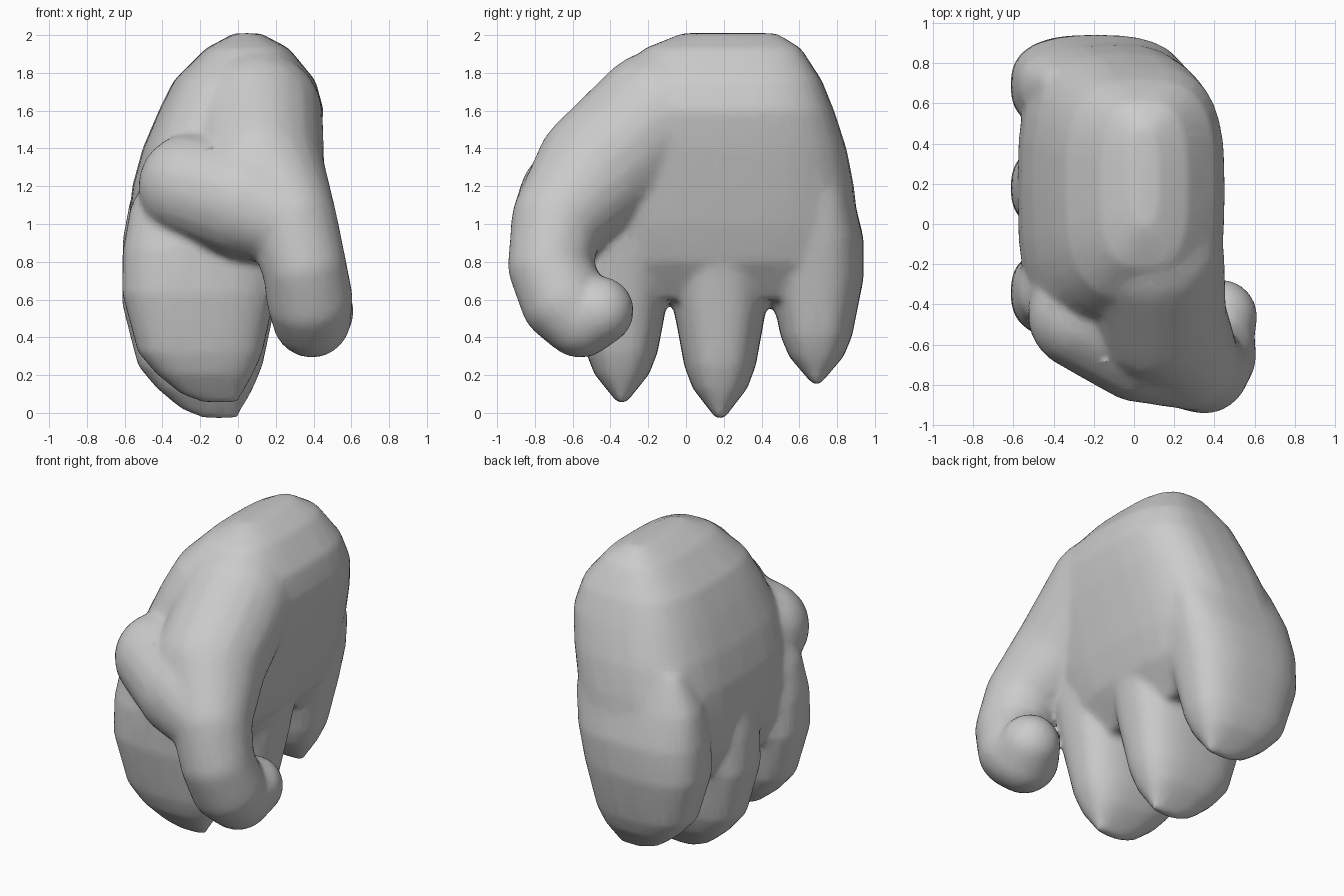
import bpy, bmesh, math

cube = bpy.data.objects.get("Cube")
if cube:
    bpy.data.objects.remove(cube, do_unlink=True)

grey = bpy.data.materials.new("glove grey")
grey.use_nodes = True
colour = (0.6, 0.6, 0.6, 1)
grey.diffuse_color = colour
grey.node_tree.nodes["Principled BSDF"].inputs["Base Color"].default_value = colour


def make_object(name, bm):
    bmesh.ops.recalc_face_normals(bm, faces=bm.faces)
    mesh = bpy.data.meshes.new(name)
    bm.to_mesh(mesh)
    bm.free()
    ob = bpy.data.objects.new(name, mesh)
    bpy.context.collection.objects.link(ob)
    return ob


def loft(name, sections, power, sides=32):
    """Skin rounded horizontal sections given as (z, x0, x1, y0, y1)."""
    bm = bmesh.new()
    rings = []
    for z, x0, x1, y0, y1 in sections:
        ring = []
        for i in range(sides):
            a = math.tau * i / sides
            c, s = math.cos(a), math.sin(a)
            c = math.copysign(abs(c) ** (2 / power), c)
            s = math.copysign(abs(s) ** (2 / power), s)
            ring.append(bm.verts.new(((x0 + x1 + (x1 - x0) * c) / 2,
                                      (y0 + y1 + (y1 - y0) * s) / 2, z)))
        rings.append(ring)
    for a, b in zip(rings, rings[1:]):
        for i in range(sides):
            j = (i + 1) % sides
            bm.faces.new((a[i], a[j], b[j], b[i]))
    bm.faces.new(rings[0])
    bm.faces.new(rings[-1])
    return make_object(name, bm)


def capsule(name, a, b):
    """Hull around two balls given as (x, y, z, radius)."""
    bm = bmesh.new()
    for x, y, z, r in (a, b):
        ball = bmesh.ops.create_icosphere(bm, subdivisions=3, radius=r)
        bmesh.ops.translate(bm, verts=ball["verts"], vec=(x, y, z))
    hull = bmesh.ops.convex_hull(bm, input=bm.verts)
    inside = [v for v in set(hull["geom_interior"] + hull["geom_unused"])
              if isinstance(v, bmesh.types.BMVert)]
    bmesh.ops.delete(bm, geom=inside, context="VERTS")
    return make_object(name, bm)


# Palm and rounded wrist end
parts = [loft("palm", [
    (2.01, -.02, .12, -.02, .48), (1.93, -.17, .27, -.22, .61),
    (1.76, -.34, .41, -.38, .72), (1.6, -.42, .455, -.46, .785),
    (1.4, -.505, .42, -.52, .85), (1.2, -.56, .37, -.55, .89),
    (1.0, -.58, .32, -.57, .91), (.8, -.56, .25, -.53, .89),
    (.6, -.48, .1, -.42, .78)], 3)]

# Three curled fingers: height over tip, back, front, half width
finger = [(-.03, -.18, 0, .02), (.02, -.3, .02, .06), (.13, -.43, .08, .145),
          (.25, -.53, .13, .19), (.58, -.615, .2, .25), (.82, -.61, .25, .25),
          (1.05, -.57, .28, .2), (1.3, -.45, .25, .12)]
for name, y, tip in (("index", -.34, .08), ("middle", .18, 0), ("little", .69, .18)):
    parts.append(loft(name + "_finger",
                      [(tip + h * (1 - tip / 2), x0, x1, y - w, y + w)
                       for h, x0, x1, w in finger], 2.6))

# Thumb sweeping forward and hooking back
thumb = [(.1, -.15, 1.57, .35), (.12, -.46, 1.28, .34), (.28, -.68, 1.02, .245),
         (.35, -.72, .78, .225), (.38, -.65, .6, .23), (.39, -.56, .5, .21),
         (.43, -.46, .54, .185)]
for a, b in zip(thumb, thumb[1:]):
    parts.append(capsule("thumb_segment", a, b))

# Fleshy web overhanging the index finger
web = [(-.25, -.45, 1.2, .28), (.04, -.58, 1.12, .31), thumb[2]]
for a, b in zip(web, web[1:]):
    parts.append(capsule("thumb_web", a, b))

# Fuse the parts into one soft skin
bpy.ops.object.select_all(action="DESELECT")
for ob in parts:
    ob.select_set(True)
bpy.context.view_layer.objects.active = parts[0]
bpy.ops.object.join()
hand = bpy.context.object
hand.name = "gloved_hand"
remesh = hand.modifiers.new("fuse", "REMESH")
remesh.mode = "VOXEL"
remesh.voxel_size = 0.022
soften = hand.modifiers.new("soften", "SMOOTH")
soften.factor = 0.5
soften.iterations = 8
reduce = hand.modifiers.new("reduce", "DECIMATE")
reduce.ratio = 0.2
for m in list(hand.modifiers):
    bpy.ops.object.modifier_apply(modifier=m.name)

hand.data.materials.clear()
hand.data.materials.append(grey)
bpy.ops.object.shade_smooth()
